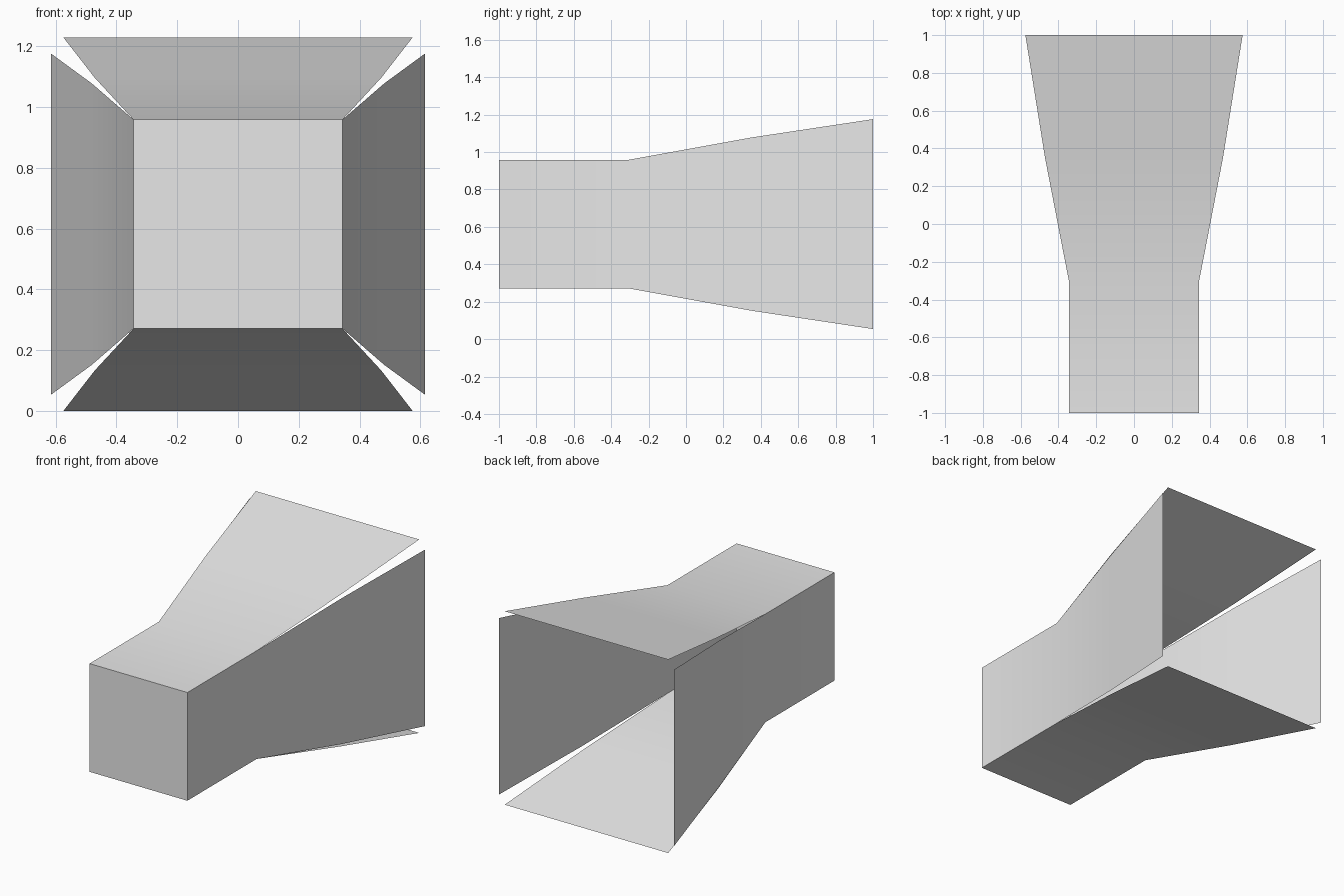
import bpy
import bmesh
from math import radians
from mathutils import Matrix, Vector

cube = bpy.data.objects.get("Cube")
if cube:
    bpy.data.objects.remove(cube, do_unlink=True)

CENTRE_Z = 0.615
HALF = 0.344

grey = bpy.data.materials.new("plain_grey")
grey.use_nodes = True
grey.diffuse_color = (0.8, 0.8, 0.8, 1)
grey.node_tree.nodes["Principled BSDF"].inputs["Base Color"].default_value = (0.8, 0.8, 0.8, 1)

# Stations along a wall: y, half width, distance from the axis
STRAIGHT = [(-1, HALF, HALF), (-0.305, HALF, HALF)]
WIDE_WALL = STRAIGHT + [(0.35, 0.471, 0.481), (1, 0.575, 0.615)]
SIDE_WALL = STRAIGHT + [(0.35, 0.463, 0.481), (1, 0.561, 0.615)]


def add_wall(bm, stations, angle):
    """One thin wall, drawn as the top one and turned about the y axis."""
    turn = Matrix.Translation((0, 0, CENTRE_Z)) @ Matrix.Rotation(radians(angle), 4, "Y")
    rows = [[bm.verts.new(turn @ Vector((side * w, y, d))) for side in (-1, 1)]
            for y, w, d in stations]
    for (a, b), (c, d) in zip(rows, rows[1:]):
        bm.faces.new((a, b, d, c))


# Open duct: four flaring walls and a closed front
bm = bmesh.new()
for angle in (0, 180):
    add_wall(bm, WIDE_WALL, angle)
for angle in (90, 270):
    add_wall(bm, SIDE_WALL, angle)
corners = ((-1, -1), (1, -1), (1, 1), (-1, 1))
bm.faces.new([bm.verts.new((x * HALF, -1, CENTRE_Z + z * HALF)) for x, z in corners])
bmesh.ops.remove_doubles(bm, verts=bm.verts, dist=0.001)

mesh = bpy.data.meshes.new("flared_duct")
bm.to_mesh(mesh)
bm.free()
mesh.materials.append(grey)
duct = bpy.data.objects.new("flared_duct", mesh)
bpy.context.collection.objects.link(duct)

bpy.context.view_layer.objects.active = duct
duct.select_set(True)
bpy.ops.object.shade_smooth_by_angle(angle=radians(30))
